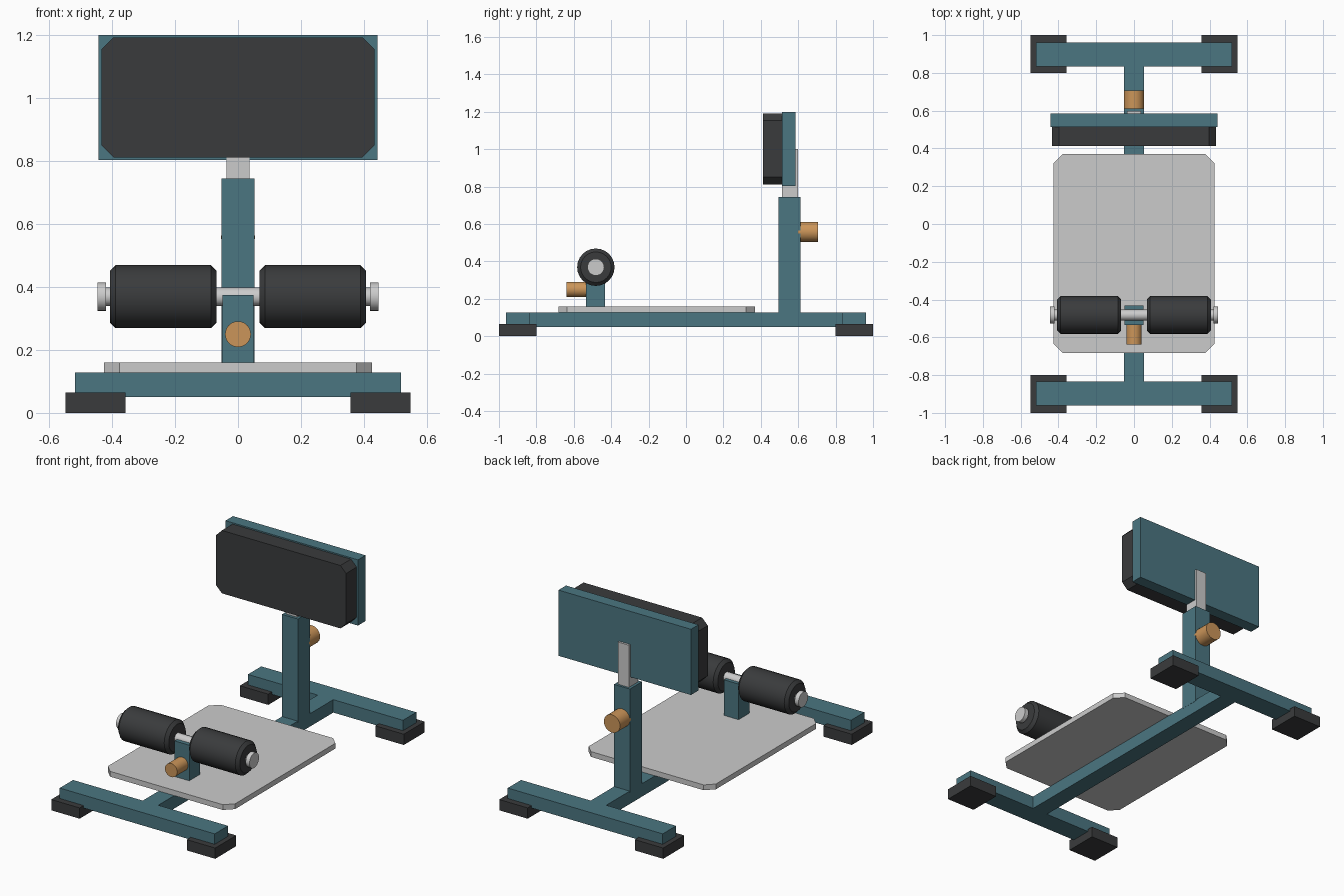
import bpy, bmesh, math
from mathutils import Matrix

if "Cube" in bpy.data.objects:
    bpy.data.objects.remove(bpy.data.objects["Cube"])


def material(name, rgb):
    m = bpy.data.materials.new(name)
    m.diffuse_color = (*rgb, 1)
    m.use_nodes = True
    m.node_tree.nodes["Principled BSDF"].inputs["Base Color"].default_value = m.diffuse_color
    return m


TEAL = material("teal_paint", (0.07, 0.18, 0.22))
DARK = material("dark_rubber", (0.042, 0.044, 0.046))
ORANGE = material("orange_plastic", (0.6, 0.3, 0.1))


def finish(bm, name, mat):
    bmesh.ops.recalc_face_normals(bm, faces=bm.faces)
    me = bpy.data.meshes.new(name)
    bm.to_mesh(me)
    bm.free()
    ob = bpy.data.objects.new(name, me)
    if mat:
        me.materials.append(mat)
    bpy.context.collection.objects.link(ob)
    return ob


def box(name, x, y, z, mat=None, cut=0, axis=None):
    """Box from (min, max) ranges; cut chamfers the four edges along axis."""
    bm = bmesh.new()
    bmesh.ops.create_cube(bm, size=1)
    for v in bm.verts:
        for i, (a, b) in enumerate((x, y, z)):
            v.co[i] = a if v.co[i] < 0 else b
    if cut:
        edges = [e for e in bm.edges
                 if abs((e.verts[0].co - e.verts[1].co).normalized()[axis]) > 0.9]
        bmesh.ops.bevel(bm, geom=edges, offset=cut, segments=1, affect='EDGES')
    return finish(bm, name, mat)


def cylinder(name, axis, start, end, center, radius, mat=None, sides=24, cut=0):
    """Cylinder from start to end along X or Y; center is the other two coordinates."""
    bm = bmesh.new()
    bmesh.ops.create_cone(bm, cap_ends=True, segments=sides, radius1=radius,
                          radius2=radius, depth=end - start)
    if cut:
        edges = [e for e in bm.edges
                 if abs(e.verts[0].co.z - e.verts[1].co.z) < 1e-5]
        bmesh.ops.bevel(bm, geom=edges, offset=cut, segments=1, affect='EDGES')
    mid = (start + end) / 2
    if axis == 'X':
        loc, rot = (mid, *center), Matrix.Rotation(math.pi / 2, 4, 'Y')
    else:
        loc, rot = (center[0], mid, center[1]), Matrix.Rotation(math.pi / 2, 4, 'X')
    bm.transform(Matrix.Translation(loc) @ rot)
    ob = finish(bm, name, mat)
    bpy.ops.object.select_all(action='DESELECT')
    ob.select_set(True)
    bpy.context.view_layer.objects.active = ob
    bpy.ops.object.shade_smooth_by_angle(angle=math.radians(30))
    return ob


def span(s, a, b):
    return tuple(sorted((s * a, s * b)))


# base frame with rubber feet
box("base_spine", (-0.052, 0.052), (-0.84, 0.84), (0.05, 0.128), TEAL)
for s, end in ((-1, "front"), (1, "rear")):
    box(end + "_cross_bar", (-0.518, 0.518), span(s, 0.835, 0.962), (0.05, 0.128), TEAL)
    for t, side in ((-1, "left"), (1, "right")):
        box(f"{end}_{side}_foot", span(t, 0.358, 0.548), span(s, 0.8, 1.0),
            (0, 0.065), DARK)

# foot plate
box("foot_plate", (-0.425, 0.425), (-0.683, 0.37), (0.128, 0.16), None, 0.048, 2)

# rear upright, sliding inner post and its knob
box("rear_upright", (-0.053, 0.053), (0.495, 0.612), (0.12, 0.745), TEAL)
box("sliding_post", (-0.037, 0.037), (0.512, 0.598), (0.7, 1.0))
cylinder("rear_knob", 'Y', 0.60, 0.707, (0, 0.558), 0.054, ORANGE)

# support pad on its backing panel
box("pad_backing", (-0.443, 0.443), (0.513, 0.585), (0.803, 1.2), TEAL)
box("support_pad", (-0.434, 0.434), (0.412, 0.514), (0.812, 1.192), DARK, 0.038, 1)

# ankle roller support and its knob
box("roller_upright", (-0.049, 0.049), (-0.535, -0.432), (0.128, 0.375), TEAL)
cylinder("front_knob", 'Y', -0.638, -0.525, (0, 0.25), 0.041, ORANGE)

# roller axle with padded rollers and end caps
AXIS = (-0.482, 0.369)
cylinder("roller_axle", 'X', -0.43, 0.43, AXIS, 0.029)
for s, side in ((-1, "left"), (1, "right")):
    cylinder(side + "_foam_roller", 'X', *span(s, 0.068, 0.407), AXIS, 0.1, DARK, 24, 0.018)
    cylinder(side + "_axle_cap", 'X', *span(s, 0.42, 0.446), AXIS, 0.045)
